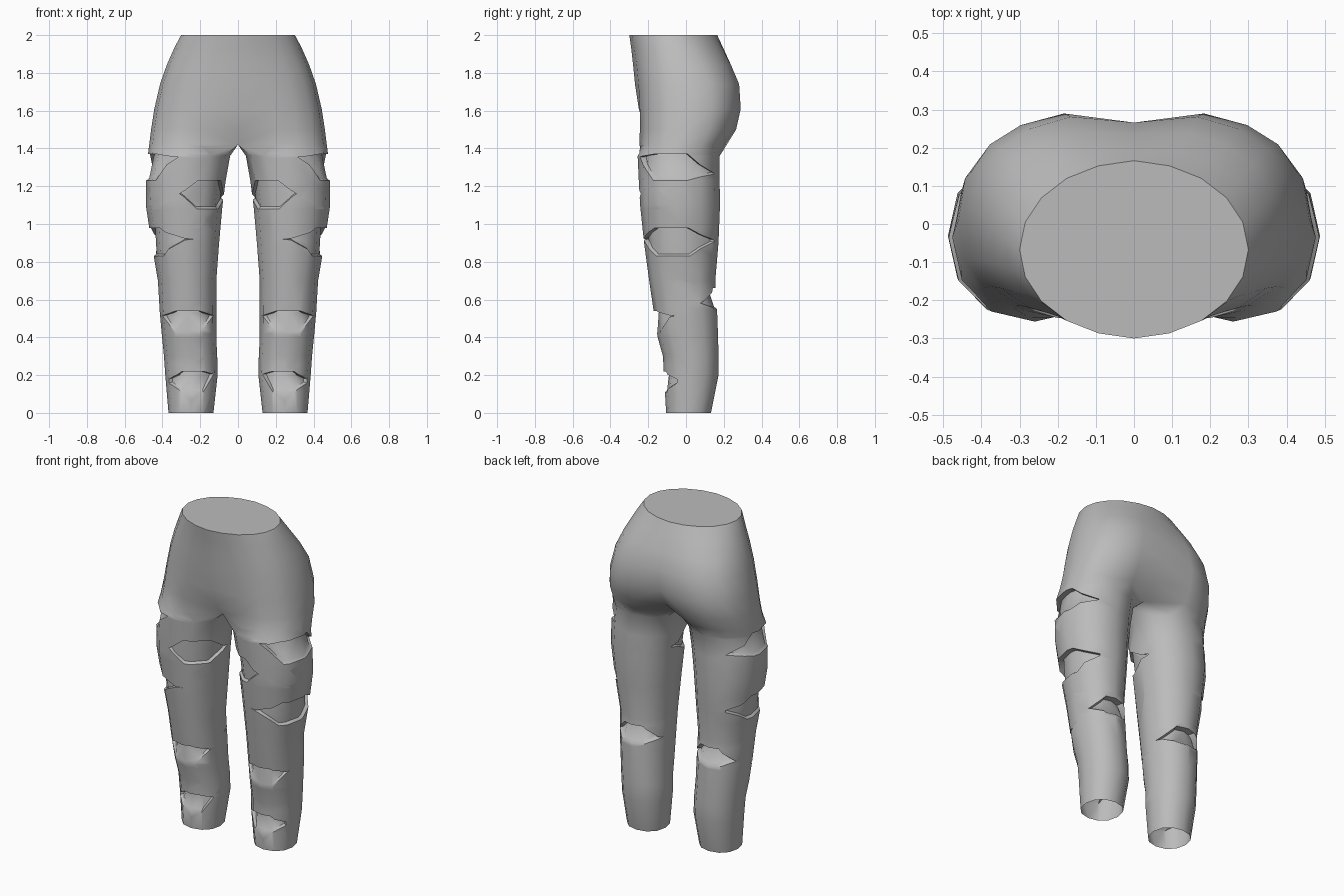
import bpy, bmesh, math
from mathutils import Vector

if "Cube" in bpy.data.objects:
    bpy.data.objects.remove(bpy.data.objects["Cube"])

N = 12  # sides per leg; index 0 outer, 3 back, 6 inner, 9 front

# leg rings: z, outer x, inner x, front y, back y
LEG = [
    (0.00, .368, .130, -.105, .132),
    (0.20, .385, .108, -.117, .172),
    (0.30, .392, .110, -.122, .172),
    (0.40, .402, .115, -.150, .170),
    (0.53, .414, .115, -.170, .165),
    (0.70, .424, .115, -.195, .155),
    (0.90, .458, .100, -.222, .172),
    (1.10, .488, .082, -.243, .180),
    (1.23, .486, .065, -.250, .178),
    (1.36, .478, .042, -.256, .178),
]
# hip rings: z, outer x, front y, back y, centre front y, centre back y, roundness
HIPS = [
    (1.42, .470, -.256, .225, -.150, .090, .75),
    (1.50, .460, -.254, .275, -.215, .200, .75),
    (1.61, .443, -.255, .300, -.250, .262, .75),
    (1.74, .413, -.262, .292, -.270, .266, .78),
    (1.84, .378, -.272, .250, -.280, .235, .85),
    (1.93, .338, -.285, .203, -.290, .198, .95),
    (1.985, .310, -.296, .172, -.298, .172, 1.0),
    (2.00, .300, -.298, .164, -.300, .166, 1.0),
]
# tears: facing angle, u start, u end, z top, z bottom, start tip z, end tip z,
#        depth at top, depth at bottom
TEARS = [
    (-20, -.190, .205, 1.37, 1.23, 1.355, 1.265, .034, .016),
    (-20, -.190, .205, 0.98, 0.83, 0.920, 0.910, .032, .016),
    (-120, -.170, .153, 1.23, 1.08, 1.140, 1.160, .018, .014),
    (-90, -.130, .140, 0.54, 0.42, 0.515, 0.515, .028, .002),
    (90, -.140, .135, 0.66, 0.55, 0.580, 0.580, .042, .016),
    (-105, -.118, .122, 0.22, 0.11, 0.205, 0.170, .030, .012),
]


def spow(v, p):
    return math.copysign(abs(v) ** p, v)


def oval(cx, cy, rx, ry, deg, p):
    a = math.radians(deg)
    return cx + rx * spow(math.cos(a), p), cy + ry * spow(math.sin(a), p)


def leg_ring(z, xo, xi, yf, yb):
    pts = [oval((xo + xi) / 2, (yf + yb) / 2, (xo - xi) / 2, (yb - yf) / 2,
                360 * k / N, .92) for k in range(N)]
    return [Vector((x, y, z)) for x, y in pts]


def hip_ring(z, xo, yf, yb, mf, mb, p):
    ring = []
    for k in range(N):
        if k in (5, 6, 7):  # points on the centre plane
            x, y = 0, (mb, (mf + mb) / 2, mf)[k - 5]
        else:
            x, y = oval(0, (yf + yb) / 2, xo, (yb - yf) / 2,
                        18 * (k if k < 5 else k - N), p)
        ring.append(Vector((x, y, z)))
    return ring


def cut_tear(bm, angle, u0, u1, zt, zb, tip0, tip1, dt, db):
    a = math.radians(angle)
    d = Vector((math.cos(a), math.sin(a), 0))
    t = Vector((-math.sin(a), math.cos(a), 0))
    axis = Vector((.26, -.02, 0))
    q = (u1 - u0) * .27
    hexa = [(u0, tip0), (u0 + q, zb), (u1 - q, zb), (u1, tip1),
            (u1 - q, zt), (u0 + q, zt)]
    sides = list(zip(hexa, hexa[1:] + hexa[:1]))

    def facing():
        return [f for f in bm.faces if f.normal.dot(d) > .05
                and min(v.co.z for v in f.verts) < zt
                and max(v.co.z for v in f.verts) > zb]

    def inside(f):
        c = f.calc_center_median()
        u, z = (c - axis).dot(t), c.z
        return all((q1[0] - p1[0]) * (z - p1[1]) - (q1[1] - p1[1]) * (u - p1[0]) > -1e-6
                   for p1, q1 in sides)

    # score the outline into the cloth
    for p1, q1 in sides:
        bm.normal_update()
        faces = facing()
        geom = list({v for f in faces for v in f.verts})
        geom += list({e for f in faces for e in f.edges}) + faces
        edge = t * (q1[0] - p1[0]) + Vector((0, 0, q1[1] - p1[1]))
        bmesh.ops.bisect_plane(bm, geom=geom, dist=1e-5,
                               plane_co=axis + t * p1[0] + Vector((0, 0, p1[1])),
                               plane_no=d.cross(edge).normalized())
    bm.normal_update()
    hole = [f for f in facing() if inside(f)]
    if not hole:
        return
    # push the patch inward, deepest under the top edge
    normals = {}
    for f in hole:
        for v in f.verts:
            n = Vector((v.normal.x, v.normal.y, 0))
            normals[v.co.copy().freeze()] = n.normalized()
    res = bmesh.ops.extrude_face_region(bm, geom=hole)
    for v in [g for g in res["geom"] if isinstance(g, bmesh.types.BMVert)]:
        n = normals[v.co.copy().freeze()]
        s = min(1, max(0, (v.co.z - zb) / (zt - zb)))
        v.co -= n * (db + (dt - db) * s)
        v.co.z += .012 * (1 - s)
    left = [f for f in hole if f.is_valid]
    if left:
        bmesh.ops.delete(bm, geom=left, context='FACES_ONLY')


# one half of the trousers, lofted from cuff to waist
bm = bmesh.new()
rings = [leg_ring(*r) for r in LEG] + [hip_ring(*r) for r in HIPS]
rows = [[bm.verts.new(p) for p in ring] for ring in rings]
for i, (lo, hi) in enumerate(zip(rows, rows[1:])):
    for k in range(N):
        if i >= len(LEG) and k in (5, 6):
            continue  # open along the centre plane
        j = (k + 1) % N
        bm.faces.new((lo[k], lo[j], hi[j], hi[k]))
# waist cap
bm.faces.new([v for k, v in enumerate(rows[-1]) if k != 6])
bmesh.ops.delete(bm, geom=[v for v in bm.verts if not v.link_faces], context='VERTS')
bm.normal_update()
for tear in TEARS:
    cut_tear(bm, *tear)

mesh = bpy.data.meshes.new("trousers")
bm.to_mesh(mesh)
bm.free()
trousers = bpy.data.objects.new("trousers", mesh)
bpy.context.collection.objects.link(trousers)
bpy.context.view_layer.objects.active = trousers
trousers.select_set(True)

# other half
mirror = trousers.modifiers.new("mirror", 'MIRROR')
mirror.merge_threshold = .0005
bpy.ops.object.modifier_apply(modifier=mirror.name)
bpy.ops.object.shade_smooth_by_angle(angle=math.radians(50))

cloth = bpy.data.materials.new("grey cloth")
cloth.diffuse_color = (.5, .5, .5, 1)
cloth.use_nodes = True
cloth.node_tree.nodes["Principled BSDF"].inputs["Base Color"].default_value = cloth.diffuse_color
mesh.materials.append(cloth)
